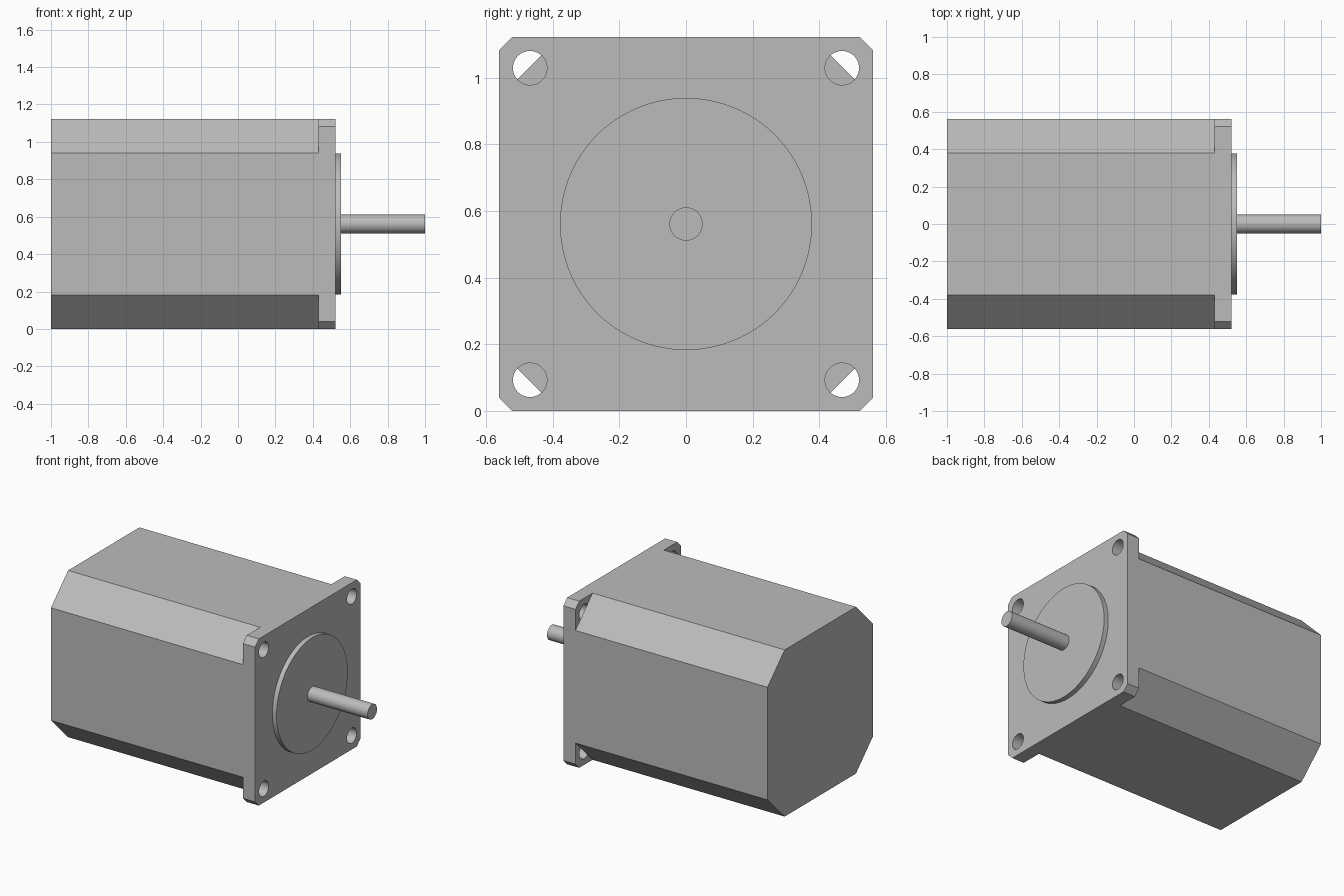
import bpy, bmesh
from math import pi, radians

cube = bpy.data.objects.get("Cube")
if cube:
    bpy.data.objects.remove(cube, do_unlink=True)

HALF = 0.561          # half width of the square section, also the axis height
HOLE = 0.468          # hole offset from the axis

grey = bpy.data.materials.new("metal grey")
grey.use_nodes = True
colour = (0.5, 0.5, 0.5, 1)
grey.diffuse_color = colour
grey.node_tree.nodes["Principled BSDF"].inputs["Base Color"].default_value = colour


def chamfered_block(name, x0, x1, cut):
    """Square bar along x with its four long edges cut off."""
    a, b = HALF, HALF - cut
    outline = [(a, -b), (a, b), (b, a), (-b, a), (-a, b), (-a, -b), (-b, -a), (b, -a)]
    bm = bmesh.new()
    face = bm.faces.new([bm.verts.new((x0, y, z + HALF)) for y, z in outline])
    top = bmesh.ops.extrude_face_region(bm, geom=[face])["geom"]
    verts = [g for g in top if isinstance(g, bmesh.types.BMVert)]
    bmesh.ops.translate(bm, verts=verts, vec=(x1 - x0, 0, 0))
    bmesh.ops.recalc_face_normals(bm, faces=bm.faces)
    mesh = bpy.data.meshes.new(name)
    bm.to_mesh(mesh)
    bm.free()
    mesh.materials.append(grey)
    obj = bpy.data.objects.new(name, mesh)
    bpy.context.collection.objects.link(obj)
    return obj


def rod(name, x0, x1, radius, y=0, z=0, sides=64):
    """Round bar along x, placed relative to the axis."""
    bpy.ops.mesh.primitive_cylinder_add(
        vertices=sides, radius=radius, depth=x1 - x0,
        location=((x0 + x1) / 2, y, HALF + z), rotation=(0, pi / 2, 0))
    obj = bpy.context.object
    obj.name = name
    obj.data.materials.append(grey)
    bpy.ops.object.shade_smooth_by_angle(angle=radians(30))
    return obj


# Housing and mounting flange
chamfered_block("motor_body", -1, 0.43, 0.182)
flange = chamfered_block("mounting_flange", 0.43, 0.52, 0.04)

# Screw holes in the flange corners
for sy in (-1, 1):
    for sz in (-1, 1):
        cutter = rod("hole_cutter", 0.3, 0.7, 0.051, sy * HOLE, sz * HOLE, 48)
        cutter.hide_render = True
        mod = flange.modifiers.new("screw_hole", "BOOLEAN")
        mod.operation = "DIFFERENCE"
        mod.solver = "EXACT"
        mod.object = cutter
        bpy.context.view_layer.objects.active = flange
        bpy.ops.object.modifier_apply(modifier=mod.name)
        bpy.data.objects.remove(cutter, do_unlink=True)
bpy.ops.object.select_all(action="DESELECT")
flange.select_set(True)
bpy.context.view_layer.objects.active = flange
bpy.ops.object.shade_smooth_by_angle(angle=radians(30))

# Raised pilot disc and output shaft
rod("pilot_disc", 0.52, 0.552, 0.378, sides=96)
rod("output_shaft", 0.552, 1, 0.05, sides=48)
